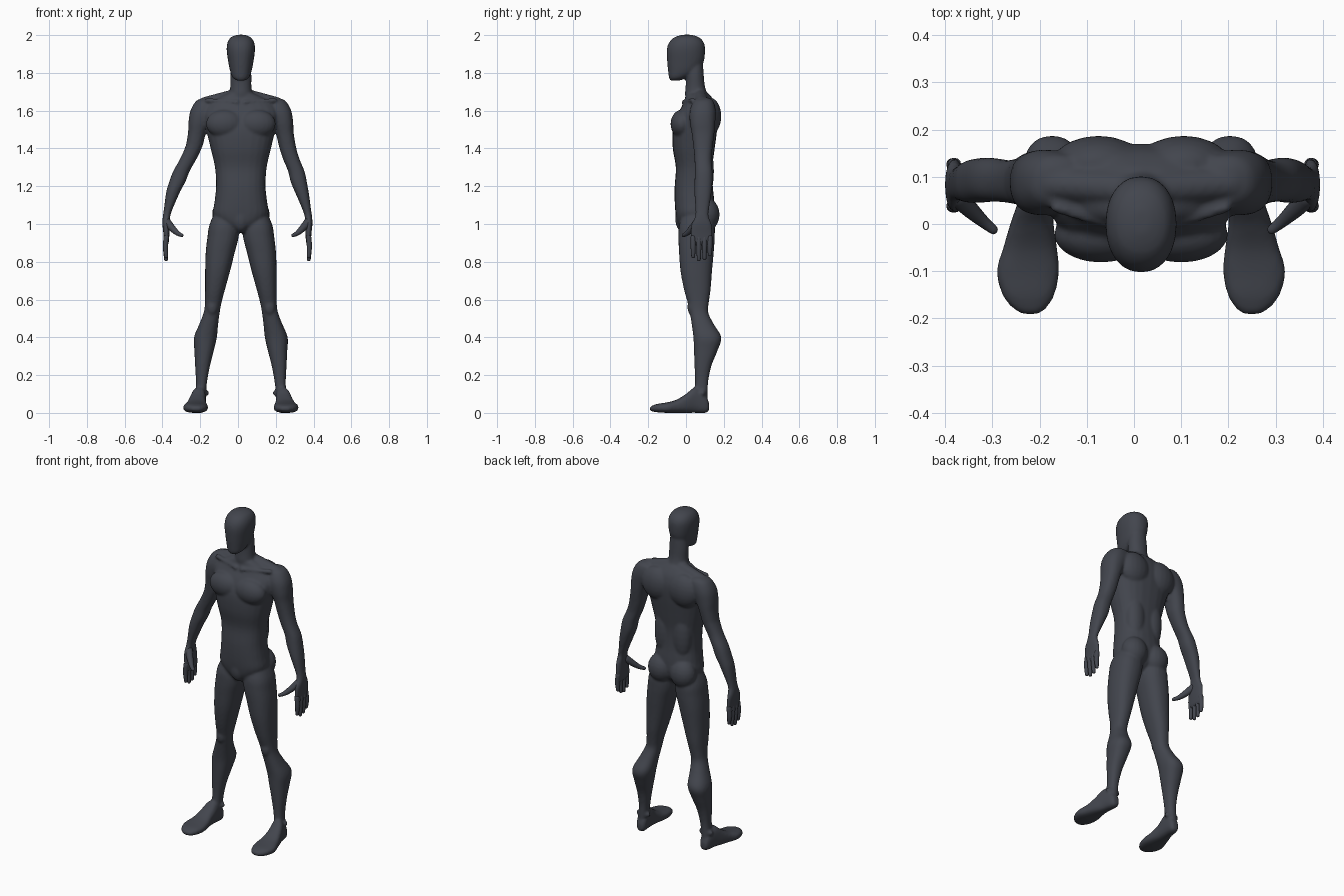
import bpy, bmesh, math
from mathutils import Vector, Matrix

CX = 0.015  # the body's own centre line sits slightly right of the origin
mat = bpy.data.materials.new("dark_grey")
mat.diffuse_color = (0.055, 0.06, 0.075, 1)


def spline(rows, sub=4):
    """Catmull-Rom refinement of a list of number tuples."""
    out = []
    for i in range(len(rows) - 1):
        p = [rows[max(0, min(len(rows) - 1, i + k))] for k in (-1, 0, 1, 2)]
        for j in range(sub):
            t = j / sub
            out.append([0.5 * (2 * b + (c - a) * t + (2 * a - 5 * b + 4 * c - d) * t * t
                        + (3 * b - a - 3 * c + d) * t ** 3) for a, b, c, d in zip(*p)])
    return out + [list(rows[-1])]


def skin(bm, rings):
    loops = [[bm.verts.new(co) for co in r] for r in rings]
    n = len(loops[0])
    for a, b in zip(loops, loops[1:]):
        for i in range(n):
            bm.faces.new((a[i], a[(i + 1) % n], b[(i + 1) % n], b[i]))
    bm.faces.new(loops[0])
    bm.faces.new(loops[-1])
    return [v for l in loops for v in l]


def loft(bm, rows, along="z", n=24, power=2.3):
    """rows: position along axis, then min/max of the two cross directions."""
    rings = []
    for h, a0, a1, b0, b1 in spline(rows):
        ring = []
        for i in range(n):
            t = 2 * math.pi * i / n
            c, s = math.cos(t), math.sin(t)
            u = (a0 + a1) / 2 + (a1 - a0) / 2 * math.copysign(abs(c) ** (2 / power), c)
            v = (b0 + b1) / 2 + (b1 - b0) / 2 * math.copysign(abs(s) ** (2 / power), s)
            ring.append((u, v, h) if along == "z" else (u, h, v))
        rings.append(ring)
    return skin(bm, rings)


def tube(bm, rows, n=12):
    """rows: x, y, z, radius; rounded ends."""
    pts = spline(rows, 3)
    d = (Vector(pts[-1][:3]) - Vector(pts[0][:3])).normalized()
    q = d.to_track_quat("Z", "Y")
    first, last = pts[0], pts[-1]
    cap = lambda p, s: [(*(Vector(p[:3]) + d * s * p[3] * k), p[3] * r)
                        for k, r in ((0.5, 0.85), (0.85, 0.45))]
    pts = cap(first, -1)[::-1] + pts + cap(last, 1)
    return skin(bm, [[Vector(p[:3]) + q @ Vector((p[3] * math.cos(2 * math.pi * i / n),
                      p[3] * math.sin(2 * math.pi * i / n), 0)) for i in range(n)] for p in pts])


def blob(bm, c, r):
    m = Matrix.Translation(c) @ Matrix.Diagonal((*r, 1))
    return bmesh.ops.create_uvsphere(bm, u_segments=20, v_segments=12, radius=1, matrix=m)["verts"]


def place(verts, side, arm=False):
    """Move to the body centre line; the left arm reaches out a little further."""
    for v in verts:
        if side < 0:
            reach = 0.036 * max(0, min(1, (1.42 - v.co.z) / 0.24)) if arm else 0
            v.co.x = -v.co.x - reach
        v.co.x += CX


def finish(bm, name):
    bmesh.ops.recalc_face_normals(bm, faces=bm.faces)
    for f in bm.faces:
        f.smooth = True
    me = bpy.data.meshes.new(name)
    bm.to_mesh(me)
    bm.free()
    me.materials.append(mat)
    ob = bpy.data.objects.new(name, me)
    bpy.context.collection.objects.link(ob)
    return ob


def sym(rows):  # z, half width, front, back
    return [(z, -w, w, f, b) for z, w, f, b in rows]


TORSO = sym([(.955, .03, -.02, .08), (1.0, .1, -.045, .13), (1.05, .145, -.055, .15),
             (1.12, .139, -.06, .15), (1.2, .131, -.06, .142), (1.3, .137, -.054, .14),
             (1.4, .16, -.07, .152), (1.5, .183, -.07, .165), (1.58, .2, -.045, .17),
             (1.63, .18, -.018, .16), (1.66, .14, -.006, .145), (1.69, .075, 0, .12)])
NECK = sym([(1.62, .07, .01, .13), (1.68, .062, -.005, .115), (1.73, .056, -.002, .1),
            (1.79, .056, 0, .094), (1.85, .05, 0, .09)])
HEAD = sym([(1.76, .022, -.083, -.03), (1.775, .043, -.09, .005), (1.81, .057, -.095, .065),
            (1.86, .067, -.1, .094), (1.92, .075, -.102, .101), (1.96, .071, -.09, .095),
            (1.988, .053, -.062, .07), (2.002, .02, -.02, .03)])
LEG = [(1.1, .02, .12, 0, .12), (1.0, .01, .165, -.035, .15), (.93, .012, .177, -.04, .152),
       (.85, .032, .186, -.037, .147), (.75, .057, .189, -.029, .138), (.65, .085, .189, -.01, .13),
       (.58, .103, .19, .01, .12), (.53, .112, .197, .02, .118), (.47, .12, .22, .03, .147),
       (.4, .127, .248, .039, .187), (.33, .143, .246, .042, .167), (.25, .163, .242, .045, .135),
       (.17, .178, .238, .048, .118), (.11, .185, .24, .045, .115), (.04, .19, .245, .03, .115)]
FOOT = [(.122, .2, .232, .015, .05), (.105, .187, .245, 0, .09), (.05, .185, .26, 0, .135),
        (0, .185, .277, 0, .1), (-.05, .178, .292, 0, .07), (-.1, .173, .306, 0, .056),
        (-.15, .183, .294, .003, .048), (-.18, .202, .27, .008, .038), (-.191, .218, .25, .013, .03)]
ARM = [(1.668, .16, .2, .07, .12), (1.65, .12, .238, .04, .145), (1.6, .13, .267, .02, .157),
       (1.54, .16, .277, .02, .155), (1.48, .185, .28, .03, .15), (1.4, .205, .294, .04, .14),
       (1.34, .225, .312, .045, .135), (1.28, .25, .337, .047, .14), (1.22, .265, .35, .045, .14),
       (1.15, .295, .362, .045, .133), (1.08, .325, .371, .05, .122), (1.04, .338, .377, .048, .12),
       (1.0, .342, .379, .03, .135), (.95, .342, .374, .022, .141), (.9, .346, .37, .025, .141),
       (.885, .352, .366, .03, .136)]

# body: torso, neck, head, limbs and main muscle masses fused into one skin
bm = bmesh.new()
for rows, power in ((TORSO, 2.4), (NECK, 2.1), (HEAD, 2.2)):
    place(loft(bm, rows, power=power), 1)
place(blob(bm, (0, -.022, 1.03), (.045, .035, .07)), 1)                      # groin
for side in (1, -1):
    place(loft(bm, LEG), side)
    place(loft(bm, FOOT, along="y", power=2.6), side)
    place(loft(bm, ARM), side, True)
    for c, r in (((.085, -.022, 1.53), (.1, .06, .075)),                     # chest
                 ((.075, .112, 1.05), (.078, .066, .085)),                   # buttock
                 ((.09, .125, 1.57), (.1, .062, .1)),                        # shoulder blade
                 ((.06, .1, 1.28), (.06, .048, .16)),                        # lower back
                 ((.152, .033, .56), (.03, .026, .045)),                     # kneecap
                 ((.213, .088, .105), (.046, .021, .022))):                  # ankle bones
        place(blob(bm, c, r), side)
    place(tube(bm, [(.03, .075, 1.68, .036), (.19, .085, 1.637, .036)]), side)     # trapezius
    place(tube(bm, [(.02, -.012, 1.645, .012), (.18, .035, 1.655, .012)]), side)   # collarbone
body = finish(bm, "body")
bpy.context.view_layer.objects.active = body
body.select_set(True)
rm = body.modifiers.new("fuse", "REMESH")
rm.mode, rm.voxel_size, rm.use_smooth_shade = "VOXEL", 0.0075, True
sm = body.modifiers.new("soften", "SMOOTH")
sm.factor, sm.iterations = 0.5, 4
for name in ("fuse", "soften"):
    bpy.ops.object.modifier_apply(modifier=name)

# fingers and thumbs
for side, label in ((1, "right"), (-1, "left")):
    bm = bmesh.new()
    for y, tip in ((.038, .828), (.068, .812), (.098, .818), (.126, .838)):
        place(tube(bm, [(.359, y, .93, .014), (.363, y, .88, .0135), (.36, y, tip, .01)]), side, True)
    place(tube(bm, [(.355, .06, 1.01, .022), (.325, .03, .975, .018),
                    (.298, .005, .95, .013), (.277, -.012, .94, .01)]), side, True)
    finish(bm, label + "_fingers")
